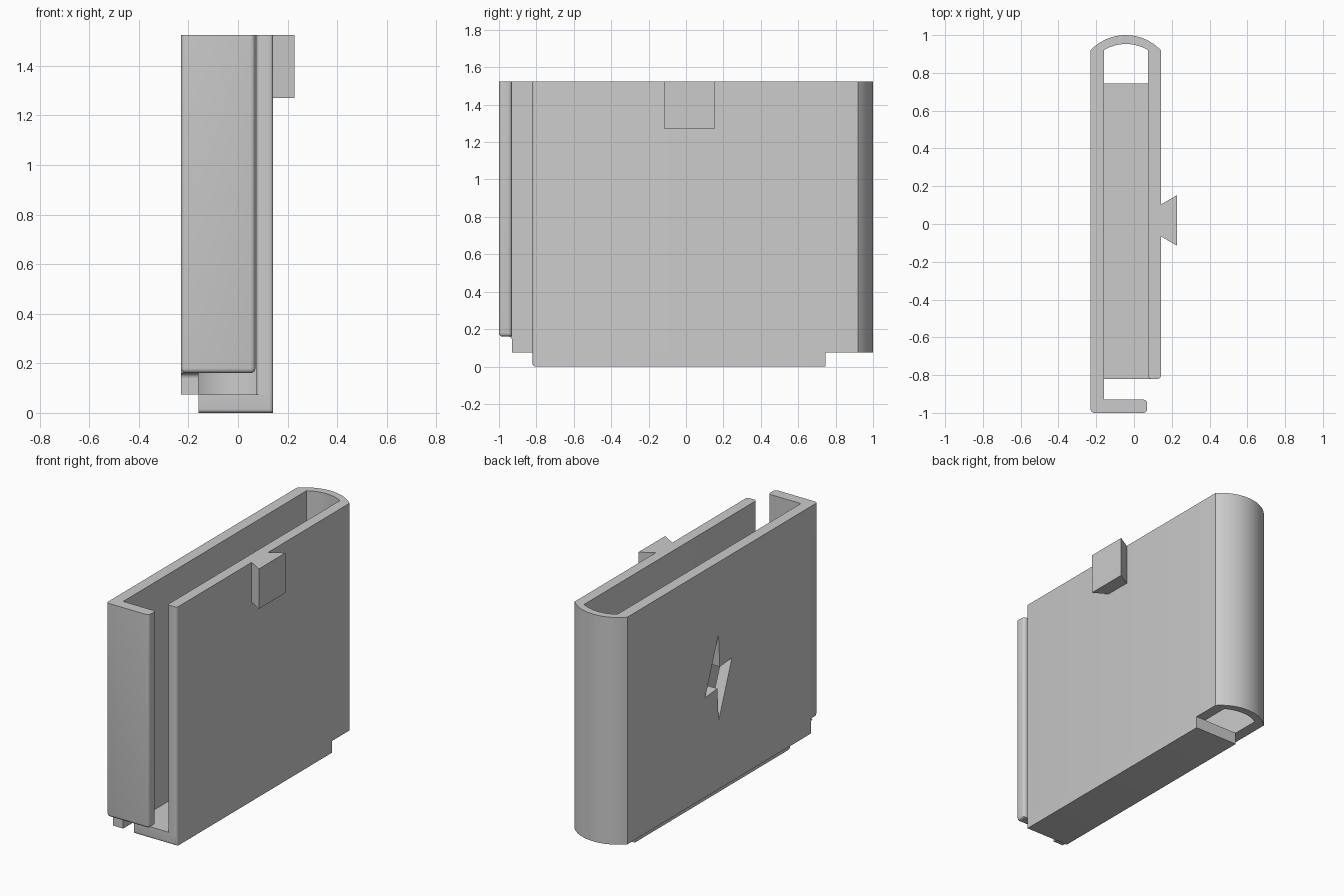
import bpy, bmesh, math

cube = bpy.data.objects.get("Cube")
if cube:
    bpy.data.objects.remove(cube, do_unlink=True)

grey = bpy.data.materials.new("plain grey")
grey.use_nodes = True
colour = (0.6, 0.6, 0.6, 1)
grey.diffuse_color = colour
grey.node_tree.nodes["Principled BSDF"].inputs["Base Color"].default_value = colour

# Main dimensions
LEFT, IN_LEFT, IN_RIGHT, RIGHT = -0.23, -0.16, 0.075, 0.142
FRONT, FLAP_BACK, WALL_FRONT, ARC_BASE = -1.0, -0.93, -0.82, 0.92
STEP, FLAP_BOTTOM, TOP = 0.075, 0.16, 1.525


def prism(name, points, low, high, axis="z", rounds=None, radius=0.015):
    """Extrude an outline along z or x; rounds(a, b) picks edges to bevel."""
    def place(p, h):
        return (p[0], p[1], h) if axis == "z" else (h, p[0], p[1])
    bm = bmesh.new()
    bottom = [bm.verts.new(place(p, low)) for p in points]
    top = [bm.verts.new(place(p, high)) for p in points]
    bm.faces.new(bottom[::-1])
    bm.faces.new(top)
    n = len(points)
    for i in range(n):
        j = (i + 1) % n
        bm.faces.new((bottom[i], bottom[j], top[j], top[i]))
    bmesh.ops.recalc_face_normals(bm, faces=bm.faces)
    if rounds:
        edges = [e for e in bm.edges if rounds(e.verts[0].co, e.verts[1].co)]
        bmesh.ops.bevel(bm, geom=edges, offset=radius, segments=4,
                        profile=0.5, affect="EDGES")
    mesh = bpy.data.meshes.new(name)
    bm.to_mesh(mesh)
    bm.free()
    mesh.materials.append(grey)
    obj = bpy.data.objects.new(name, mesh)
    bpy.context.collection.objects.link(obj)
    return obj


def rect(x0, x1, y0, y1):
    return [(x0, y0), (x1, y0), (x1, y1), (x0, y1)]


def arc(x0, x1, peak, steps=24):
    """Circular arc from x0 to x1 bulging to the back."""
    half, rise = abs(x1 - x0) / 2, peak - ARC_BASE
    r = (half ** 2 + rise ** 2) / (2 * rise)
    span = math.asin(half / r)
    side = 1 if x1 > x0 else -1
    return [((x0 + x1) / 2 + side * r * math.sin(span * (2 * i / steps - 1)),
             peak - r + r * math.cos(span * (2 * i / steps - 1)))
            for i in range(steps + 1)]


def near(a, b, i, value):
    return abs(a[i] - value) < 1e-4 and abs(b[i] - value) < 1e-4


# Side walls joined by the curved back
outline = ([(LEFT, FLAP_BACK), (IN_LEFT, FLAP_BACK)]
           + arc(IN_LEFT, IN_RIGHT, 0.953)
           + [(IN_RIGHT, WALL_FRONT), (RIGHT, WALL_FRONT)]
           + arc(RIGHT, LEFT, FRONT * -1))
shell = prism("shell", outline, STEP, TOP,
              rounds=lambda a, b: near(a, b, 1, WALL_FRONT) and abs(a.z - b.z) > 1)

# Bolt-shaped opening through the side wall
half_bolt = [(0, 0.277), (-0.012, 0.065), (-0.135, 0.075)]
bolt = half_bolt + [(-y, -z) for y, z in half_bolt]
cutter = prism("bolt_cutter", [(y, z + 0.787) for y, z in bolt],
               LEFT - 0.1, IN_LEFT + 0.05, "x")
cutter.hide_render = True
cut = shell.modifiers.new("bolt_opening", "BOOLEAN")
cut.operation, cut.solver, cut.object = "DIFFERENCE", "EXACT", cutter
bpy.context.view_layer.objects.active = shell
bpy.ops.object.modifier_apply(modifier=cut.name)
bpy.data.objects.remove(cutter, do_unlink=True)

# Front flap, rounded along its free edges
flap = prism("front_flap", rect(LEFT, 0.07, FRONT, FLAP_BACK), FLAP_BOTTOM, TOP,
             rounds=lambda a, b: not near(a, b, 2, TOP)
             and not (near(a, b, 0, LEFT) and near(a, b, 1, FLAP_BACK))
             and not (near(a, b, 2, FLAP_BOTTOM) and near(a, b, 1, FLAP_BACK)),
             radius=0.02)

# Small concave fillet below the flap corner
r = 0.02
curve = [(FLAP_BACK - r + r * math.sin(t * math.pi / 12),
          FLAP_BOTTOM - r + r * math.cos(t * math.pi / 12)) for t in range(7)]
fillet = prism("flap_fillet", curve + [(FLAP_BACK, FLAP_BOTTOM)], LEFT, IN_LEFT, "x")

# Floor, open at the back
floor = prism("floor", rect(IN_LEFT, RIGHT, WALL_FRONT, 0.745), 0, STEP,
              rounds=lambda a, b: near(a, b, 1, WALL_FRONT)
              and (near(a, b, 2, 0) or near(a, b, 0, RIGHT)))

# Dovetail mounting tab
tab = prism("dovetail_tab", [(RIGHT, -0.065), (0.228, -0.115),
                             (0.228, 0.153), (RIGHT, 0.103)], 1.27, TOP)

# Smooth the curves and keep the corners crisp
bpy.ops.object.select_all(action="DESELECT")
for part in (shell, flap, fillet, floor, tab):
    part.select_set(True)
bpy.context.view_layer.objects.active = shell
bpy.ops.object.shade_smooth_by_angle(angle=math.radians(28))
